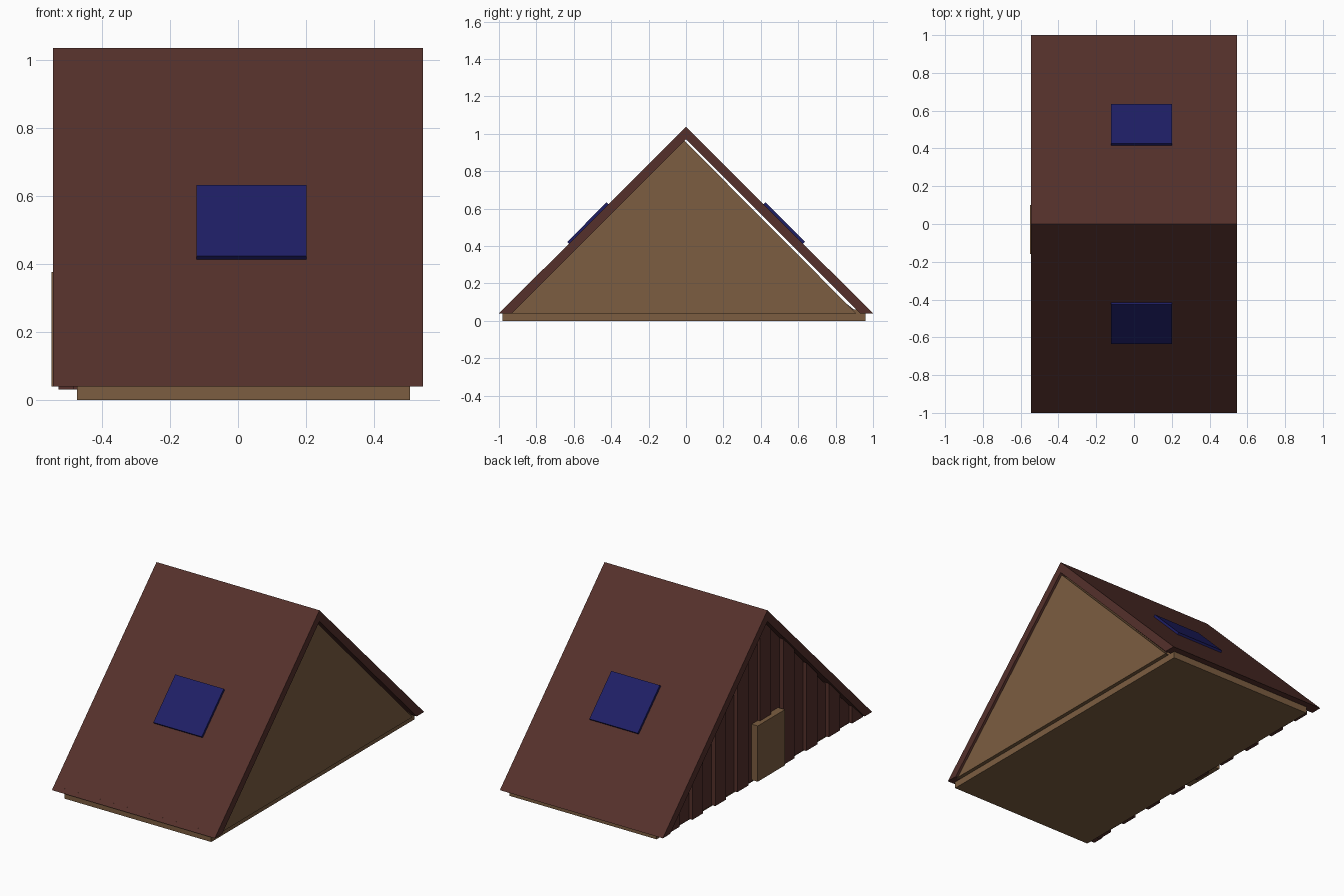
import bpy, bmesh, random

if "Cube" in bpy.data.objects:
    bpy.data.objects.remove(bpy.data.objects["Cube"])

random.seed(4)


def material(name, rgb):
    m = bpy.data.materials.new(name)
    m.diffuse_color = (*rgb, 1)
    m.use_nodes = True
    m.node_tree.nodes["Principled BSDF"].inputs["Base Color"].default_value = m.diffuse_color
    return m


BROWN = material("dark_wood", (0.09, 0.03, 0.024))
TAN = material("light_wood", (0.2, 0.11, 0.052))
BLUE = material("window_blue", (0.013, 0.013, 0.13))


def extrude_x(name, profile, x0, x1, mat):
    """Extrude a (y, z) outline from x0 to x1."""
    bm = bmesh.new()
    face = bm.faces.new([bm.verts.new((x0, y, z)) for y, z in profile])
    ext = bmesh.ops.extrude_face_region(bm, geom=[face])
    verts = [v for v in ext["geom"] if isinstance(v, bmesh.types.BMVert)]
    bmesh.ops.translate(bm, verts=verts, vec=(x1 - x0, 0, 0))
    bmesh.ops.recalc_face_normals(bm, faces=bm.faces)
    mesh = bpy.data.meshes.new(name)
    bm.to_mesh(mesh)
    bm.free()
    mesh.materials.append(mat)
    ob = bpy.data.objects.new(name, mesh)
    bpy.context.collection.objects.link(ob)
    return ob


def box(name, y0, y1, z0, z1, x0, x1, mat):
    return extrude_x(name, [(y0, z0), (y1, z0), (y1, z1), (y0, z1)], x0, x1, mat)


# Roof: two slabs meeting at the ridge, level cut at the eaves
extrude_x("roof", [(-1, 0.04), (0, 1.037), (1, 0.04), (0.93, 0.04),
                   (0, 0.97), (-0.93, 0.04)], -0.545, 0.545, BROWN)

# Floor slab
box("floor", -0.98, 0.96, 0, 0.06, -0.475, 0.507, TAN)

# Plain gable wall
extrude_x("rear_gable", [(-0.94, 0.04), (0.91, 0.04), (-0.01, 0.965)],
          0.485, 0.53, TAN)

# Skylights on both slopes
for side, label in ((-1, "front"), (1, "back")):
    extrude_x(f"{label}_skylight", [(side * 0.635, 0.423), (side * 0.425, 0.633),
                                    (side * 0.415, 0.623), (side * 0.625, 0.413)],
              -0.122, 0.202, BLUE)

# Plank gable wall: vertical boards, alternating in depth, tops cut to the slope
STEP = 0.109
for i in range(17):
    yc = -0.885 + i * STEP
    y0, y1 = yc - 0.052, yc + 0.052
    drop = random.uniform(0, 0.012)
    top = lambda y: max(0.05, 0.96 - abs(y + 0.01) - drop)
    outline = [(y0, 0.03), (y1, 0.03), (y1, top(y1))]
    if y0 < -0.01 < y1:
        outline.append((-0.01, top(-0.01)))
    outline.append((y0, top(y0)))
    x = -0.525 + (0.018 if i % 2 else 0) + random.uniform(-0.004, 0.004)
    extrude_x(f"plank_{i + 1}", outline, x, x + 0.045, BROWN)

# Door on the plank wall
box("door", -0.16, 0.10, 0.04, 0.377, -0.55, -0.5, TAN)
